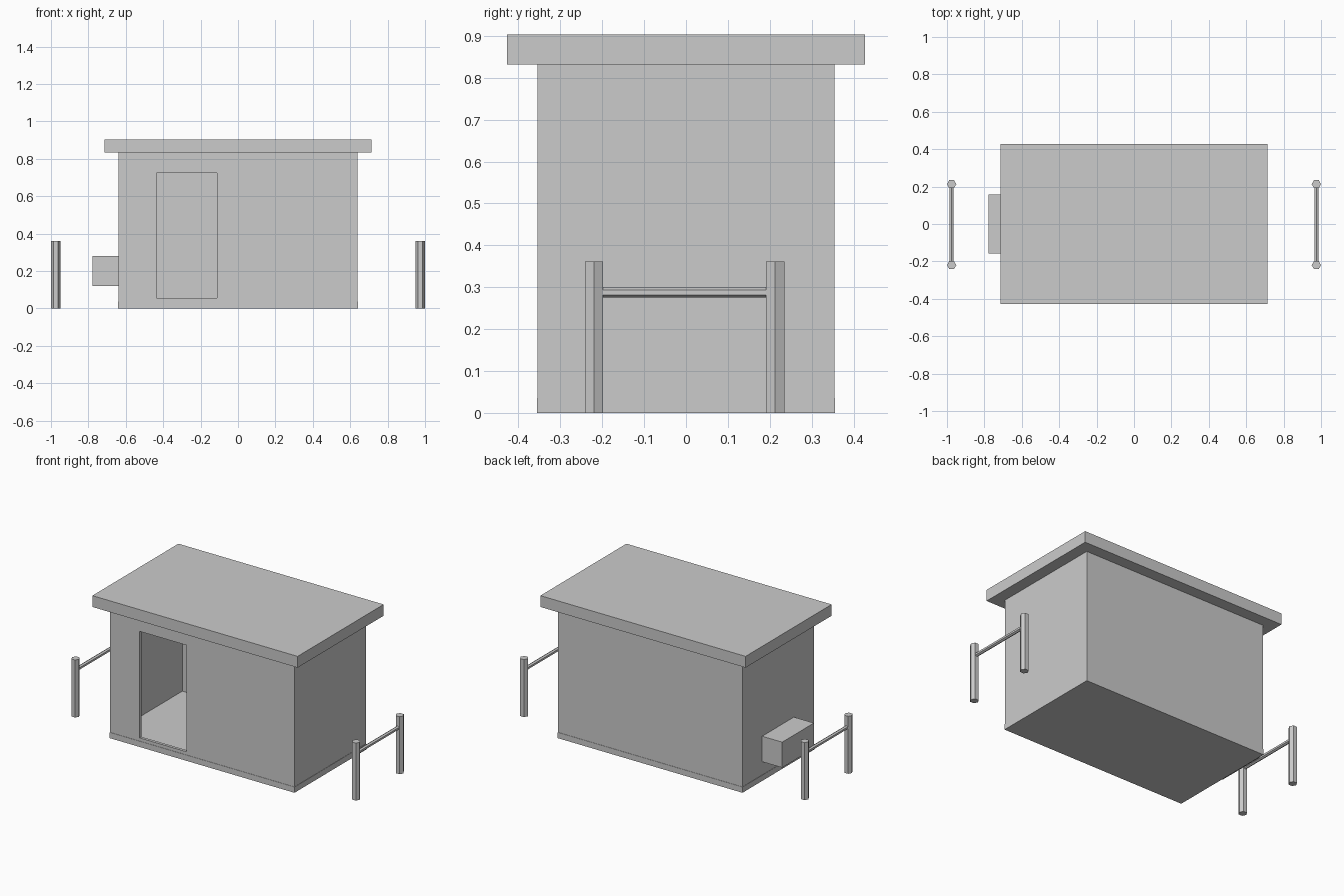
import bpy
import math
from mathutils import Vector

cube = bpy.data.objects.get("Cube")
if cube:
    bpy.data.objects.remove(cube, do_unlink=True)

# Single plain colour
grey = bpy.data.materials.new("light grey")
grey.use_nodes = True
colour = (0.6, 0.6, 0.6, 1)
grey.diffuse_color = colour
grey.node_tree.nodes["Principled BSDF"].inputs["Base Color"].default_value = colour


def make(name, verts, faces):
    mesh = bpy.data.meshes.new(name)
    mesh.from_pydata(verts, [], faces)
    mesh.materials.append(grey)
    obj = bpy.data.objects.new(name, mesh)
    bpy.context.collection.objects.link(obj)
    return obj


def box(name, x, y, z):
    """Box from (low, high) ranges."""
    verts = [(a, b, c) for c in z for b in y for a in x]
    faces = [(0, 2, 3, 1), (4, 5, 7, 6), (0, 1, 5, 4),
             (2, 6, 7, 3), (0, 4, 6, 2), (1, 3, 7, 5)]
    return make(name, verts, faces)


def hex_rod(name, start, end, radius, u, v):
    """Six-sided rod with a corner pointing along u; u x v runs along the rod."""
    verts = []
    for centre in (start, end):
        for i in range(6):
            t = i * math.tau / 6
            verts.append(Vector(centre) + radius * (math.cos(t) * Vector(u) + math.sin(t) * Vector(v)))
    faces = [(i, (i + 1) % 6, (i + 1) % 6 + 6, i + 6) for i in range(6)]
    faces += [tuple(reversed(range(6))), tuple(range(6, 12))]
    return make(name, verts, faces)


def cut(obj, cutter):
    mod = obj.modifiers.new("cut", 'BOOLEAN')
    mod.operation = 'DIFFERENCE'
    mod.solver = 'EXACT'
    mod.object = cutter
    cutter.hide_render = True
    cutter.hide_set(True)
    cutter.display_type = 'WIRE'


HX, HY, WALL = 0.64, 0.354, 0.018
FLOOR, EAVES = 0.036, 0.832

# Floor slab, a hair wider than the walls
box("floor_slab", (-HX - 0.002, HX + 0.002), (-HY - 0.002, HY + 0.002), (0, FLOOR))

# Hollow walls with a doorway in the front
walls = box("walls", (-HX, HX), (-HY, HY), (FLOOR, EAVES))
cut(walls, box("room_cutter", (-HX + WALL, HX - WALL), (-HY + WALL, HY - WALL), (0, 1)))
cut(walls, box("doorway_cutter", (-0.436, -0.111), (-HY - 0.1, -HY + 0.1), (0.056, 0.725)))

# Overhanging flat roof
box("roof", (-0.713, 0.713), (-0.427, 0.427), (EAVES, 0.903))

# Wall-mounted unit on the side
box("side_unit", (-0.779, -HX), (-0.157, 0.158), (0.119, 0.279))

# Guard rails at both ends: two posts and a bar each
X, Y, Z = (1, 0, 0), (0, 1, 0), (0, 0, 1)
ENDS = (-0.22, 0.213)
for side, x in (("right", -0.975), ("left", 0.975)):
    for place, y in zip(("front", "back"), ENDS):
        hex_rod(f"{side}_{place}_post", (x, y, 0), (x, y, 0.361), 0.025, X, Y)
    hex_rod(f"{side}_rail", (x, ENDS[0], 0.288), (x, ENDS[1], 0.288), 0.012, Z, X)
